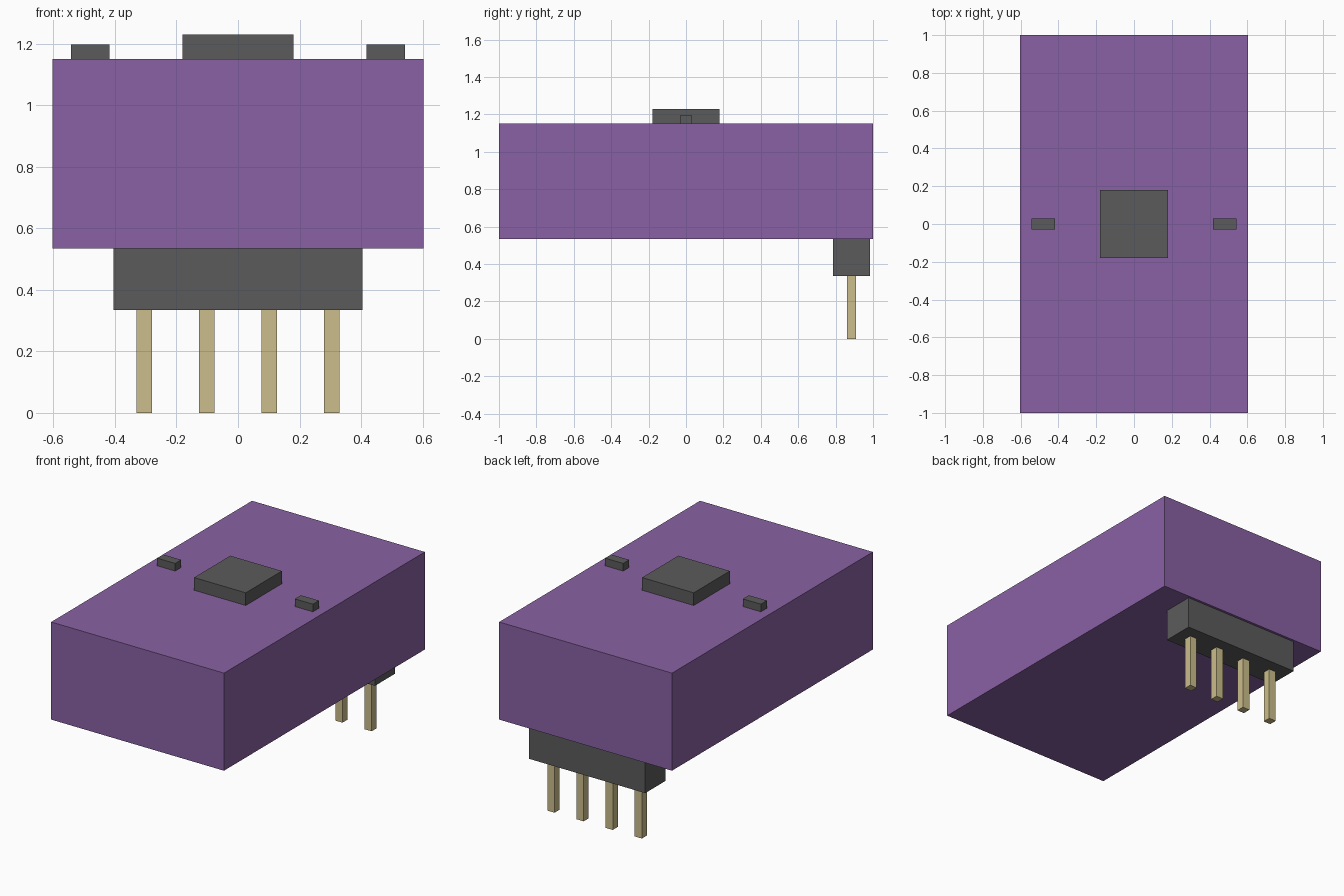
import bpy

default = bpy.data.objects.get("Cube")
if default:
    bpy.data.objects.remove(default, do_unlink=True)


def material(name, rgb):
    m = bpy.data.materials.new(name)
    m.use_nodes = True
    m.diffuse_color = (*rgb, 1)
    m.node_tree.nodes["Principled BSDF"].inputs["Base Color"].default_value = (*rgb, 1)
    return m


purple = material("purple board", (0.25, 0.12, 0.37))
dark = material("dark grey plastic", (0.105, 0.105, 0.105))
gold = material("pale gold metal", (0.6, 0.51, 0.26))


def box(name, centre, size, bottom, top, mat):
    """Box with a centre and size in x and y, spanning bottom to top."""
    bpy.ops.mesh.primitive_cube_add(size=1, location=(*centre, (bottom + top) / 2))
    ob = bpy.context.object
    ob.name = name
    ob.scale = (*size, top - bottom)
    bpy.ops.object.transform_apply(location=False, rotation=False, scale=True)
    ob.data.materials.append(mat)
    return ob


# Thick board
BOARD_BOTTOM, BOARD_TOP = 0.535, 1.15
box("board", (0, 0), (1.205, 2), BOARD_BOTTOM, BOARD_TOP, purple)

# Parts on top
box("chip", (0, 0), (0.36, 0.36), BOARD_TOP, 1.23, dark)
for side, sign in (("left", 1), ("right", -1)):
    box(side + "_component", (sign * 0.48, 0), (0.126, 0.06), BOARD_TOP, 1.198, dark)

# Pin header under the back edge
HEADER_Y, HEADER_BOTTOM = 0.885, 0.335
box("header_block", (0, HEADER_Y), (0.81, 0.2), HEADER_BOTTOM, BOARD_BOTTOM, dark)
for i in range(4):
    box(f"header_pin_{i + 1}", ((i - 1.5) * 0.203, HEADER_Y), (0.05, 0.05),
        0, HEADER_BOTTOM, gold)
